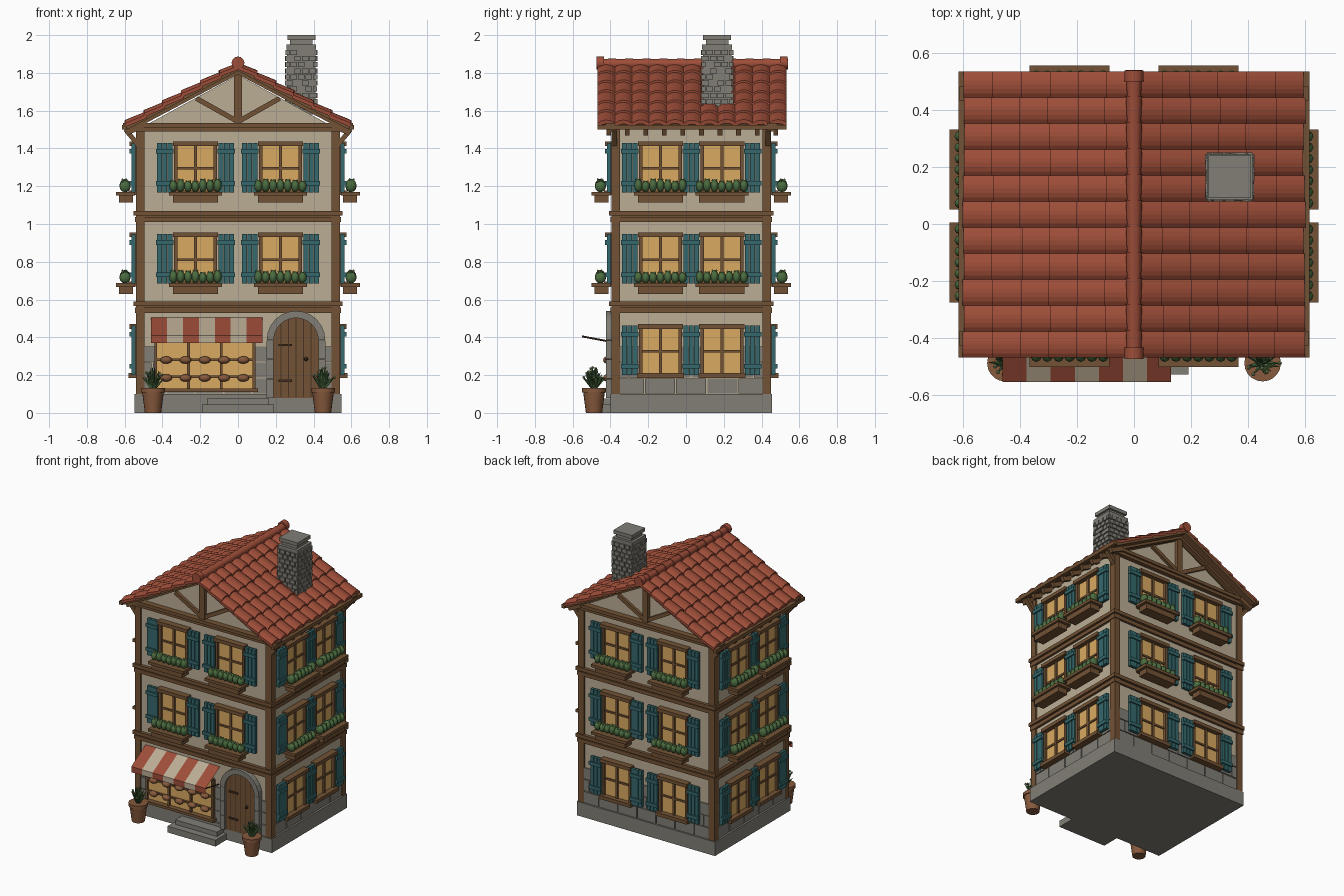
import bpy, bmesh, math, random
from mathutils import Matrix, Vector

random.seed(4)
if "Cube" in bpy.data.objects:
    bpy.data.objects.remove(bpy.data.objects["Cube"])

COLOURS = {
    "plaster": (0.50, 0.42, 0.30), "timber": (0.17, 0.085, 0.035),
    "dark_timber": (0.06, 0.03, 0.015), "roof_red": (0.34, 0.075, 0.04),
    "shutter_teal": (0.035, 0.14, 0.15), "warm_glass": (0.70, 0.40, 0.12),
    "stone": (0.22, 0.21, 0.18), "leaf": (0.07, 0.15, 0.05),
    "pale_leaf": (0.24, 0.34, 0.14), "clay": (0.24, 0.10, 0.045)}
MATS = {}
for name, rgb in COLOURS.items():
    m = bpy.data.materials.new(name)
    m.use_nodes = True
    m.diffuse_color = (*rgb, 1)
    bsdf = m.node_tree.nodes["Principled BSDF"]
    bsdf.inputs["Base Color"].default_value = (*rgb, 1)
    bsdf.inputs["Roughness"].default_value = 0.8
    MATS[name] = m

PARTS = {}
I = Matrix.Identity(4)


def part(name, mat):
    """Mesh that collects all pieces of one named part."""
    if name not in PARTS:
        PARTS[name] = (bmesh.new(), mat)
    return PARTS[name][0]


def box(bm, x0, x1, o0, o1, z0, z1, M=I):
    """Box in a wall frame: x along the wall, o outward, z up."""
    c = Vector(((x0 + x1) / 2, -(o0 + o1) / 2, (z0 + z1) / 2))
    S = Matrix.Diagonal((x1 - x0, o1 - o0, z1 - z0, 1))
    bmesh.ops.create_cube(bm, size=1, matrix=M @ Matrix.Translation(c) @ S)


def prism(bm, pts, o0, o1, M=I):
    """Outline in the wall plane, extruded outward."""
    a = [bm.verts.new(M @ Vector((x, -o0, z))) for x, z in pts]
    b = [bm.verts.new(M @ Vector((x, -o1, z))) for x, z in pts]
    n = len(pts)
    fs = [bm.faces.new(a), bm.faces.new(b[::-1])]
    fs += [bm.faces.new((a[i], b[i], b[(i + 1) % n], a[(i + 1) % n])) for i in range(n)]
    bmesh.ops.recalc_face_normals(bm, faces=fs)


def beam(bm, p, q, w, o0, o1, M=I):
    """Straight beam between two points in the wall plane."""
    p, q = Vector(p), Vector(q)
    n = Vector((p.y - q.y, q.x - p.x)).normalized() * w / 2
    prism(bm, [p + n, q + n, q - n, p - n], o0, o1, M)


def cone(bm, p, q, r1, r2, seg=12):
    p, q = Vector(p), Vector(q)
    R = (q - p).to_track_quat('Z', 'Y').to_matrix().to_4x4()
    bmesh.ops.create_cone(bm, cap_ends=True, segments=seg, radius1=r1, radius2=r2,
                          depth=(q - p).length, matrix=Matrix.Translation((p + q) / 2) @ R)


def ball(bm, c, size, M=I, sub=2):
    S = Matrix.Diagonal((*size, 1))
    bmesh.ops.create_icosphere(bm, subdivisions=sub, radius=1, matrix=M @ Matrix.Translation(c) @ S)


def sheet(bm, pts):
    f = bm.faces.new([bm.verts.new(p) for p in pts])
    f.normal_update()
    if f.normal.z < -1e-5:
        f.normal_flip()


CY, HX, HY = 0.0275, 0.53, 0.4125


def frame(angle, d, centre=(0, CY, 0)):
    return Matrix.Translation(centre) @ Matrix.Rotation(math.radians(angle), 4, 'Z') @ Matrix.Translation((0, -d, 0))


FRONT, RIGHT, BACK, LEFT = (frame(a, d) for a, d in ((0, HY), (90, HX), (180, HY), (270, HX)))


def course(bm, M, half, z0, z1, n, out, shift):
    """One row of blocks with narrow joints along a wall."""
    step, gap = 2 * half / n, 0.003
    for i in range(n + 1):
        a = max(-half, -half + (i - shift) * step + gap)
        b = min(half, -half + (i + 1 - shift) * step - gap)
        if b - a > 0.01:
            box(bm, a, b, -0.01, out + random.uniform(-0.002, 0.002), z0 + gap, z1 - gap, M)


# Body, plinth and stone wainscot
box(part("walls", "plaster"), -HX, HX, -CY - HY, -CY + HY, 0.09, 1.51)
prism(part("gable_walls", "plaster"), [(-HX, 1.5), (HX, 1.5), (0, 1.79)], -CY - HY, -CY + HY)
box(part("plinth", "stone"), -0.548, 0.548, -0.455, 0.40, 0, 0.1)
for M, half, n in ((FRONT, HX, 7), (RIGHT, HY, 5), (BACK, HX, 7), (LEFT, HY, 5)):
    for k in range(3):
        course(part("wainscot_blocks", "stone"), M, half, 0.1 + k * 0.085, 0.185 + k * 0.085, n, 0.008, k % 2 / 2)

# Corner posts and floor bands
tim = part("timber_frame", "timber")
for sx in (-1, 1):
    for sy in (-1, 1):
        x, y = sx * 0.518, -(CY + sy * 0.4)
        box(tim, x - 0.023, x + 0.023, y - 0.023, y + 0.023, 0.1, 1.5)
for z in (0.53, 1.01):
    for a, b, e in ((0, 0.027, 0.016), (0.027, 0.035, 0.008), (0.035, 0.06, 0.022)):
        box(tim, -HX - e, HX + e, -CY - HY - e, -CY + HY + e, z + a, z + b)


# Windows with shutters and planters
def shutter(M, u, z):
    bm = part("shutters", "shutter_teal")
    for i in (-1, 0, 1):
        box(bm, u + i * 0.028 - 0.0125, u + i * 0.028 + 0.0125, 0.012, 0.034, z, z + 0.262, M)
    for h in (0.035, 0.205):
        box(bm, u - 0.046, u + 0.046, 0.02, 0.044, z + h, z + h + 0.024, M)


def window(M, u, z, planter, sides):
    box(part("window_panes", "warm_glass"), u - 0.1, u + 0.1, 0, 0.013, z, z + 0.25, M)
    fr = part("window_frames", "timber")
    for s in (-1, 1):
        box(fr, u + s * 0.105 - 0.009, u + s * 0.105 + 0.009, 0, 0.03, z, z + 0.25, M)
    box(fr, u - 0.12, u + 0.12, 0, 0.045, z + 0.245, z + 0.27, M)
    box(fr, u - 0.125, u + 0.125, 0, 0.05, z - 0.015, z + 0.01, M)
    box(fr, u - 0.008, u + 0.008, 0, 0.024, z, z + 0.25, M)
    box(fr, u - 0.1, u + 0.1, 0, 0.021, z + 0.12, z + 0.133, M)
    for s in sides:
        shutter(M, u + s * 0.1625, z)
    if planter:
        bm = part("planters", "timber")
        box(bm, u - 0.12, u + 0.12, 0.025, 0.1, z - 0.055, z - 0.012, M)
        box(bm, u - 0.14, u + 0.14, 0.015, 0.115, z - 0.018, z + 0.002, M)
        for i in range(7):
            x, h = u - 0.117 + i * 0.039, random.uniform(0.03, 0.036)
            ball(part("planter_bushes", "leaf"), (x, -0.068, z + h), (0.022, 0.03, h), M)
            for j in (-0.01, 0.01):
                ball(part("planter_buds", "pale_leaf"), (x + j, -0.072 - j, z + 2 * h - 0.004), (0.006, 0.006, 0.007), M, 1)


for z in (0.2, 0.685, 1.168):
    up = z > 0.3
    for M in (FRONT, BACK):
        if up or M is BACK:
            for s in (-1, 1):
                window(M, s * 0.225, z, up, (-1, 1))
    for M in (RIGHT, LEFT):
        window(M, -0.1625, z, up, (-1, 1))
        window(M, 0.1625, z, up, (1,))

# Shop window with shelves and loaves
box(part("shop_pane", "warm_glass"), -0.43, 0.08, 0, 0.016, 0.13, 0.4, FRONT)
sf = part("shop_window_frame", "timber")
for x in (-0.435, -0.262, -0.088, 0.085):
    box(sf, x - 0.007, x + 0.007, 0, 0.03, 0.12, 0.4, FRONT)
for z, o, e in ((0.11, 0.05, 0.02), (0.185, 0.03, 0), (0.275, 0.03, 0), (0.395, 0.03, 0)):
    box(sf, -0.435 - e, 0.085 + e, 0, o, z, z + 0.012 + e / 3, FRONT)
for x in range(5):
    for z in (0.185, 0.28):
        ball(part("loaves", "clay"), (-0.38 + x * 0.102, -0.032, z), (0.032, 0.022, 0.02), FRONT)

# Striped awning with its arms
y0, y1, w = -0.39, -0.553, 0.59 / 7
for i in range(7):
    bm = part("awning_cream", "plaster") if i % 2 else part("awning_red", "roof_red")
    a, b = -0.46 + i * w, -0.46 + (i + 1) * w
    sheet(bm, [(a, y0, 0.505), (a, y1, 0.41), (b, y1, 0.41), (b, y0, 0.505)])
    sheet(bm, [(a, y1, 0.41), (a, y1, 0.37), (b, y1, 0.37), (b, y1, 0.41)])
for x in (-0.45, 0.12):
    cone(part("awning_arms", "dark_timber"), (x, -0.39, 0.375), (x, -0.55, 0.405), 0.005, 0.005, 6)


# Arched door with stone surround and steps
def arc(r, n=12):
    return [(0.307 + r * math.cos(math.pi * i / n), 0.385 + r * math.sin(math.pi * i / n)) for i in range(n + 1)]


prism(part("door", "timber"), [(0.427, 0.08)] + arc(0.12) + [(0.187, 0.08)], 0, 0.022, FRONT)
ir, orr = arc(0.118), arc(0.155)
st = part("door_surround", "stone")
for i in range(12):
    prism(st, [ir[i], orr[i], orr[i + 1], ir[i + 1]], 0, 0.038, FRONT)
for s in (-1, 1):
    for k in range(3):
        x = 0.307 + s * 0.1365
        box(st, x - 0.0185, x + 0.0185, 0, 0.038, 0.08 + k * 0.102, 0.18 + k * 0.102, FRONT)
iron = part("door_ironwork", "dark_timber")
for i in range(-2, 3):
    u = i * 0.04
    box(iron, 0.305 + u, 0.309 + u, 0.018, 0.024, 0.085, 0.385 + math.sqrt(0.0139 - u * u), FRONT)
for z in (0.17, 0.36):
    box(iron, 0.215, 0.285, 0.02, 0.03, z - 0.006, z + 0.006, FRONT)
ball(iron, (0.36, -0.032, 0.285), (0.011, 0.011, 0.011), FRONT)
box(part("steps", "stone"), -0.19, 0.19, 0.39, 0.527, 0, 0.045)
box(part("steps", "stone"), -0.165, 0.165, 0.39, 0.475, 0.045, 0.077)

# Potted plants
for x in (-0.45, 0.45):
    c = Vector((x, -0.487, 0))
    up = Vector((0, 0, 1))
    cone(part("pots", "clay"), c, c + up * 0.115, 0.043, 0.058, 20)
    cone(part("pots", "clay"), c + up * 0.108, c + up * 0.132, 0.064, 0.064, 20)
    for i in range(30):
        a, t = i * 2.4, random.uniform(0.15, 1.0)
        tip = c + Vector((math.cos(a) * 0.067 * t, math.sin(a) * 0.067 * t, 0.255 - 0.075 * t))
        cone(part("pot_leaves", "leaf"), c + up * 0.125, tip, 0.012, 0.001, 5)
        if i % 5 == 0:
            ball(part("pot_buds", "pale_leaf"), tip, (0.008, 0.008, 0.008), sub=1)

# Gable framing on both ends
for M in (FRONT, BACK):
    box(tim, -0.6, 0.6, -0.01, 0.03, 1.49, 1.512, M)
    box(tim, -0.61, 0.61, -0.01, 0.042, 1.512, 1.535, M)
    box(tim, -0.021, 0.021, 0, 0.025, 1.53, 1.8, M)
    for s in (-1, 1):
        beam(tim, (s * 0.58, 1.505), (0, 1.812), 0.035, 0, 0.035, M)
        beam(tim, (s * 0.015, 1.55), (s * 0.22, 1.665), 0.026, 0, 0.02, M)
        beam(tim, (s * 0.53, 1.42), (s * 0.595, 1.5), 0.025, -0.02, 0.01, M)

# Roof boards, eave boards and rafter tails
Y0, Y1, SLOPE = -0.468, 0.533, 0.53


def roof_z(x):
    return 1.835 - SLOPE * abs(x)


for s in (-1, 1):
    beam(part("roof_boards", "timber"), (0, roof_z(0) - 0.012), (s * 0.59, roof_z(0.59) - 0.012), 0.022, -Y1 + 0.01, -Y0 - 0.01)
    box(tim, s * 0.603 - 0.012, s * 0.603 + 0.012, -Y1, -Y0, 1.5, 1.525)
    for i in range(10):
        o = -(Y0 + 0.06 + i * 0.098)
        beam(tim, (s * 0.5, roof_z(0.5) - 0.042), (s * 0.595, roof_z(0.595) - 0.036), 0.035, o - 0.012, o + 0.012)

# Overlapping barrel tiles
tiles = part("roof_tiles", "roof_red")
COLS, ROWS, SEG = 11, 6, 6
pitch = (Y1 - Y0) / COLS
for s in (-1, 1):
    for r in range(ROWS):
        xa, xb = max(0, r * 0.0995 - 0.012), (r + 1) * 0.0995
        for c in range(COLS):
            drop = random.uniform(-0.006, 0.004)
            prof = []
            for k in range(SEG + 1):
                t = k / SEG
                y, h = Y0 + (c + t) * pitch, 0.017 * math.sin(math.pi * t) ** 0.7
                x = xb + drop
                prof.append(((s * xa, y, roof_z(xa) + h + 0.002), (s * x, y, roof_z(x) + h + 0.015),
                             (s * (x - 0.003), y, roof_z(x) + h - 0.006)))
            for p, q in zip(prof, prof[1:]):
                sheet(tiles, [p[0], p[1], q[1], q[0]])
                sheet(tiles, [p[1], p[2], q[2], q[1]])
            # Closed edges on the verges
            if c in (0, COLS - 1):
                e = prof[0] if c == 0 else prof[-1]
                low = [(p[0], p[1], p[2] - 0.02) for p in e[:2]]
                sheet(tiles, [e[0], e[1], low[1], low[0]])

# Ridge caps
ridge = part("ridge_caps", "roof_red")
for i in range(11):
    y = Y0 + i * pitch
    cone(ridge, (0, y, 1.848), (0, y + pitch + 0.006, 1.848), 0.024, 0.029, 12)
for y in (Y0 + 0.015, Y1 - 0.015):
    cone(ridge, (0, y - 0.02, 1.853), (0, y + 0.02, 1.853), 0.034, 0.034, 12)

# Chimney of stacked blocks with a cap
ch = part("chimney", "stone")
CX, CHY = 0.335, 0.165
for e, z0, z1 in ((0.075, 1.58, 1.93), (0.079, 1.925, 1.95), (0.06, 1.95, 1.975), (0.074, 1.975, 2.0)):
    box(ch, CX - e, CX + e, -CHY - e, -CHY + e, z0, z1)
for k in range(10):
    for a in range(4):
        course(ch, frame(a * 90, 0.074, (CX, CHY, 0)), 0.08, 1.6 + k * 0.0325, 1.6325 + k * 0.0325, 4, 0.01, k % 2 / 2)

# Turn the collected parts into objects
SMOOTH = {"loaves", "planter_bushes", "pots", "ridge_caps", "door_surround", "planter_buds"}
for name, (bm, mat) in PARTS.items():
    if name == "roof_tiles":
        bmesh.ops.remove_doubles(bm, verts=bm.verts, dist=0.0001)
    me = bpy.data.meshes.new(name)
    bm.to_mesh(me)
    bm.free()
    me.materials.append(MATS[mat])
    ob = bpy.data.objects.new(name, me)
    bpy.context.scene.collection.objects.link(ob)
    if name in SMOOTH:
        bpy.ops.object.select_all(action='DESELECT')
        ob.select_set(True)
        bpy.context.view_layer.objects.active = ob
        bpy.ops.object.shade_smooth_by_angle(angle=math.radians(40))
